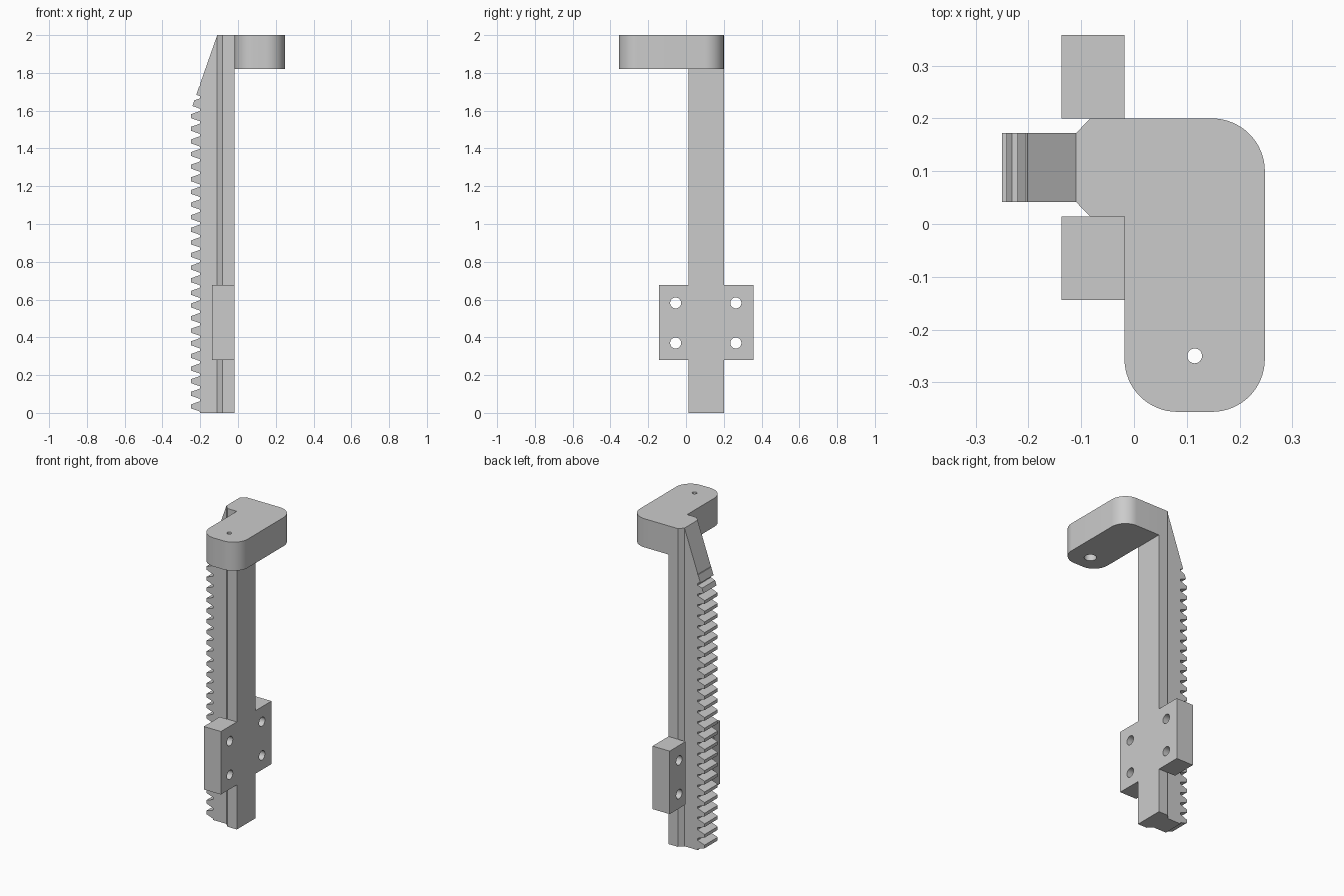
import bpy, bmesh, math
from mathutils import Vector

if "Cube" in bpy.data.objects:
    bpy.data.objects.remove(bpy.data.objects["Cube"], do_unlink=True)

grey = bpy.data.materials.new("plain grey")
grey.use_nodes = True
grey.diffuse_color = (0.6, 0.6, 0.6, 1)
grey.node_tree.nodes["Principled BSDF"].inputs["Base Color"].default_value = (0.6, 0.6, 0.6, 1)

FACE_X = -0.018            # flat mounting face shared by rail, plates and head
RAIL_Y = (0.014, 0.2)
RACK_Y = (0.042, 0.172)


def finish(name, bm):
    bmesh.ops.recalc_face_normals(bm, faces=bm.faces[:])
    mesh = bpy.data.meshes.new(name)
    bm.to_mesh(mesh)
    bm.free()
    mesh.materials.append(grey)
    obj = bpy.data.objects.new(name, mesh)
    bpy.context.collection.objects.link(obj)
    return obj


def prism(points, offset):
    """Extrude a closed outline of 3D points along the offset."""
    bm = bmesh.new()
    face = bm.faces.new([bm.verts.new(p) for p in points])
    new = bmesh.ops.extrude_face_region(bm, geom=[face])["geom"]
    bmesh.ops.translate(bm, vec=offset, verts=[v for v in new if isinstance(v, bmesh.types.BMVert)])
    return bm


def cylinder(center, radius, depth, axis):
    bm = bmesh.new()
    bmesh.ops.create_cone(bm, cap_ends=True, segments=32, radius1=radius, radius2=radius, depth=depth)
    turn = Vector((0, 0, 1)).rotation_difference(Vector(axis)).to_matrix()
    bmesh.ops.rotate(bm, matrix=turn, verts=bm.verts)
    bmesh.ops.translate(bm, vec=center, verts=bm.verts)
    return finish("hole_cutter", bm)


def drill(obj, cutter):
    mod = obj.modifiers.new("hole", "BOOLEAN")
    mod.operation = "DIFFERENCE"
    mod.solver = "EXACT"
    mod.object = cutter
    bpy.context.view_layer.objects.active = obj
    bpy.ops.object.modifier_apply(modifier=mod.name)
    bpy.data.objects.remove(cutter, do_unlink=True)


def smooth(obj):
    bpy.ops.object.select_all(action="DESELECT")
    obj.select_set(True)
    bpy.context.view_layer.objects.active = obj
    bpy.ops.object.shade_smooth_by_angle(angle=math.radians(30))


# Rail with chamfered edges
shoulder, neck = -0.083, -0.11
rail = [(FACE_X, RAIL_Y[0]), (FACE_X, RAIL_Y[1]), (shoulder, RAIL_Y[1]),
        (neck, RACK_Y[1]), (neck, RACK_Y[0]), (shoulder, RAIL_Y[0])]
finish("rail", prism([(x, y, 0) for x, y in rail], (0, 0, 2)))

# Toothed rack, cut by a sloping plane at the top
pitch, first, root, tip = 0.0668, 0.0345, -0.202, -0.25
outline = [(neck, 2), (neck, 0), (root, 0)]
for i in range(28):
    z = first + i * pitch
    outline += [(root, z - 0.027), (tip, z - 0.01), (tip, z + 0.01), (root, z + 0.027)]
outline.append((root, 2))
bm = prism([(x, RACK_Y[0], z) for x, z in outline], (0, RACK_Y[1] - RACK_Y[0], 0))
cut = bmesh.ops.bisect_plane(bm, geom=bm.verts[:] + bm.edges[:] + bm.faces[:],
                             plane_co=(neck, 0, 2), plane_no=(-0.94, 0, 0.33), clear_outer=True)
rim = [e for e in bm.edges if e.is_boundary]
bmesh.ops.holes_fill(bm, edges=rim, sides=0)
finish("toothed_rack", bm)

# Pair of mounting plates with two screw holes each
for name, y0, y1, hole_y in (("right_plate", -0.144, RAIL_Y[0], -0.055),
                             ("left_plate", RAIL_Y[1], 0.358, 0.264)):
    corners = [(FACE_X, y0), (FACE_X, y1), (-0.137, y1), (-0.137, y0)]
    plate = finish(name, prism([(x, y, 0.28) for x, y in corners], (0, 0, 0.396)))
    for z in (0.37, 0.582):
        drill(plate, cylinder((-0.08, hole_y, z), 0.029, 0.4, (1, 0, 0)))
    smooth(plate)

# Head plate with three rounded corners
radius, right, front = 0.1, 0.248, -0.356
head_outline = [(FACE_X, RAIL_Y[1])]
for cx, cy, start in ((FACE_X + radius, front + radius, 180),
                      (right - radius, front + radius, 270),
                      (right - radius, RAIL_Y[1] - radius, 0)):
    for k in range(17):
        a = math.radians(start + 90 * k / 16)
        head_outline.append((cx + radius * math.cos(a), cy + radius * math.sin(a)))
head = finish("head_plate", prism([(x, y, 1.82) for x, y in head_outline], (0, 0, 0.18)))

# Stepped screw hole: narrow through the top, wide from below
drill(head, cylinder((0.115, -0.25, 1.9), 0.014, 0.5, (0, 0, 1)))
drill(head, cylinder((0.115, -0.25, 1.82), 0.035, 0.24, (0, 0, 1)))
smooth(head)
